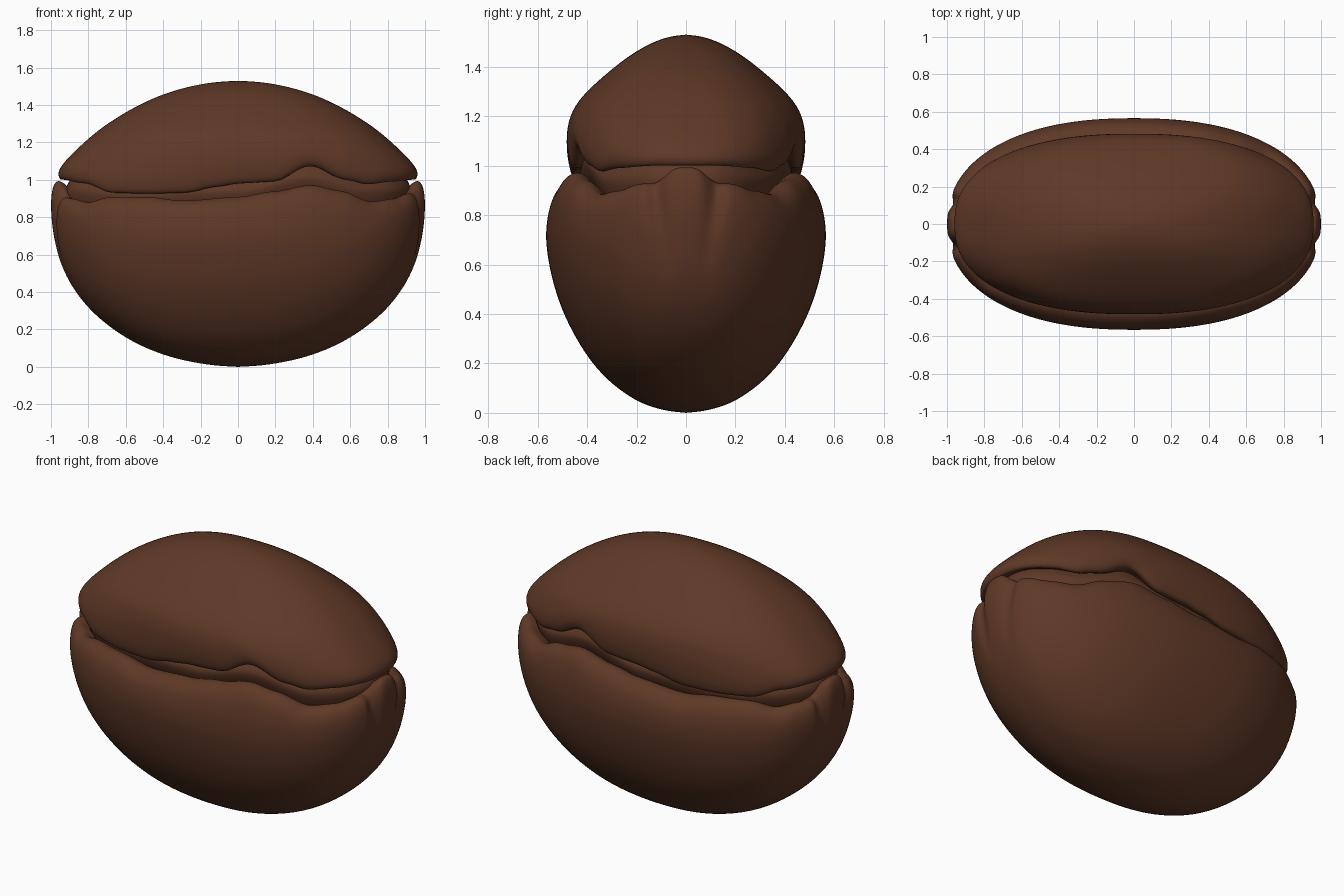
import bpy, bmesh, math

if "Cube" in bpy.data.objects:
    bpy.data.objects.remove(bpy.data.objects["Cube"])

brown = bpy.data.materials.new("roasted brown")
brown.diffuse_color = (0.115, 0.041, 0.020, 1)
brown.use_nodes = True
brown.node_tree.nodes["Principled BSDF"].inputs["Base Color"].default_value = brown.diffuse_color
SEG = 144


def lerp_profile(points, x):
    """Smoothly interpolate a height along the bean length."""
    if x <= points[0][0]:
        return points[0][1]
    for (x0, z0), (x1, z1) in zip(points, points[1:]):
        if x <= x1:
            t = (x - x0) / (x1 - x0)
            return z0 + (z1 - z0) * t * t * (3 - 2 * t)
    return points[-1][1]


def superellipse(angle, a, b, n):
    c, s = math.cos(angle), math.sin(angle)
    return (a * math.copysign(abs(c) ** (2 / n), c),
            b * math.copysign(abs(s) ** (2 / n), s))


def loft(name, rings, bottom, top, rim, rim_z, n=2.3, groove=0.0):
    """Stack closed rings (z, half length, half width, rim weight)."""
    bm = bmesh.new()
    loops = []
    for z, a, b, w in rings:
        loop = []
        for i in range(SEG):
            ang = 2 * math.pi * i / SEG
            # even out the spacing of points around the ring
            ang = math.atan2(math.sin(ang) * 1.0, math.cos(ang))
            c, s = math.cos(ang), math.sin(ang)
            r = (abs(c) ** n + abs(s) ** n) ** (-1 / n)
            x, y = a * c * r, b * s * r
            # creases either side of the tongue at each end
            if groove and abs(x) > 0.6:
                depth = max(0.0, min(1.0, (z - 0.55) / 0.3))
                half = 0.06 + 0.06 * depth
                dent = math.exp(-((abs(y) - half) / 0.03) ** 2)
                x -= math.copysign(groove * depth * dent, x)
            lift = w * (lerp_profile(rim, x / max(a, 0.01) * 0.98) - rim_z)
            # tongue rising at the ends
            if groove and w and abs(x) > 0.7:
                lift += w * 0.075 * math.exp(-(y / 0.09) ** 4)
            loop.append(bm.verts.new((x, y, z + lift)))
        loops.append(loop)
    for lo, hi in zip(loops, loops[1:]):
        for i in range(SEG):
            j = (i + 1) % SEG
            bm.faces.new((lo[i], lo[j], hi[j], hi[i]))
    low, high = bm.verts.new((0, 0, bottom)), bm.verts.new((0, 0, top))
    for i in range(SEG):
        j = (i + 1) % SEG
        bm.faces.new((low, loops[0][j], loops[0][i]))
        bm.faces.new((high, loops[-1][i], loops[-1][j]))
    bmesh.ops.recalc_face_normals(bm, faces=bm.faces)
    mesh = bpy.data.meshes.new(name)
    bm.to_mesh(mesh)
    bm.free()
    mesh.materials.append(brown)
    mesh.shade_smooth()
    obj = bpy.data.objects.new(name, mesh)
    bpy.context.collection.objects.link(obj)
    sub = obj.modifiers.new("smooth", 'SUBSURF')
    sub.levels = sub.render_levels = 2
    return obj


# lower half with a rolled-in wavy rim and a tongue at each end
lower_rim = [(-0.98, 0.91), (-0.9, 0.89), (-0.82, 0.87), (-0.7, 0.90), (-0.5, 0.90),
             (-0.3, 0.88), (0, 0.90), (0.2, 0.93), (0.4, 0.965), (0.55, 0.935),
             (0.73, 0.875), (0.85, 0.89), (0.94, 0.92), (0.98, 0.91)]
loft("lower_half", [
    (0.008, 0.14, 0.08, 0), (0.03, 0.27, 0.16, 0), (0.06, 0.39, 0.22, 0),
    (0.12, 0.54, 0.305, 0), (0.20, 0.67, 0.38, 0), (0.30, 0.79, 0.445, 0),
    (0.42, 0.885, 0.505, 0), (0.55, 0.95, 0.545, 0), (0.68, 0.985, 0.568, 0.1),
    (0.78, 1.0, 0.565, 0.4), (0.86, 1.0, 0.545, 0.8), (0.905, 0.985, 0.51, 1),
    (0.925, 0.96, 0.465, 1), (0.905, 0.925, 0.425, 1), (0.87, 0.88, 0.38, 0.8),
    (0.88, 0.5, 0.2, 0)], 0.0, 0.9, lower_rim, 0.91, groove=0.035)

# upper half with a folded wavy lower edge
upper_rim = [(-0.98, 1.0), (-0.85, 0.98), (-0.7, 0.93), (-0.5, 0.925), (-0.3, 0.93),
             (-0.1, 0.965), (0, 0.98), (0.2, 0.99), (0.4, 1.075), (0.6, 1.0),
             (0.72, 0.975), (0.85, 0.99), (0.98, 1.0)]
loft("upper_half", [
    (1.02, 0.5, 0.2, 0), (1.02, 0.86, 0.36, 0.6), (0.985, 0.91, 0.41, 1),
    (0.965, 0.94, 0.445, 1), (0.98, 0.96, 0.468, 1), (1.03, 0.963, 0.48, 0.8),
    (1.11, 0.905, 0.485, 0.4), (1.20, 0.82, 0.473, 0.1), (1.28, 0.73, 0.425, 0),
    (1.37, 0.59, 0.325, 0), (1.45, 0.43, 0.225, 0), (1.50, 0.265, 0.135, 0),
    (1.523, 0.13, 0.065, 0)], 1.02, 1.53, upper_rim, 0.97, n=2.4)

# recessed wavy seam core between the halves
core_rim = [(-0.98, 0.95), (-0.6, 0.93), (0, 0.95), (0.4, 1.02), (0.75, 0.95), (0.98, 0.96)]
loft("seam_core", [
    (0.80, 0.88, 0.37, 1), (0.88, 0.915, 0.415, 1), (0.93, 0.925, 0.435, 1),
    (0.96, 0.92, 0.43, 1), (1.0, 0.90, 0.40, 1), (1.08, 0.84, 0.36, 1)],
    0.80, 1.10, core_rim, 0.95)
